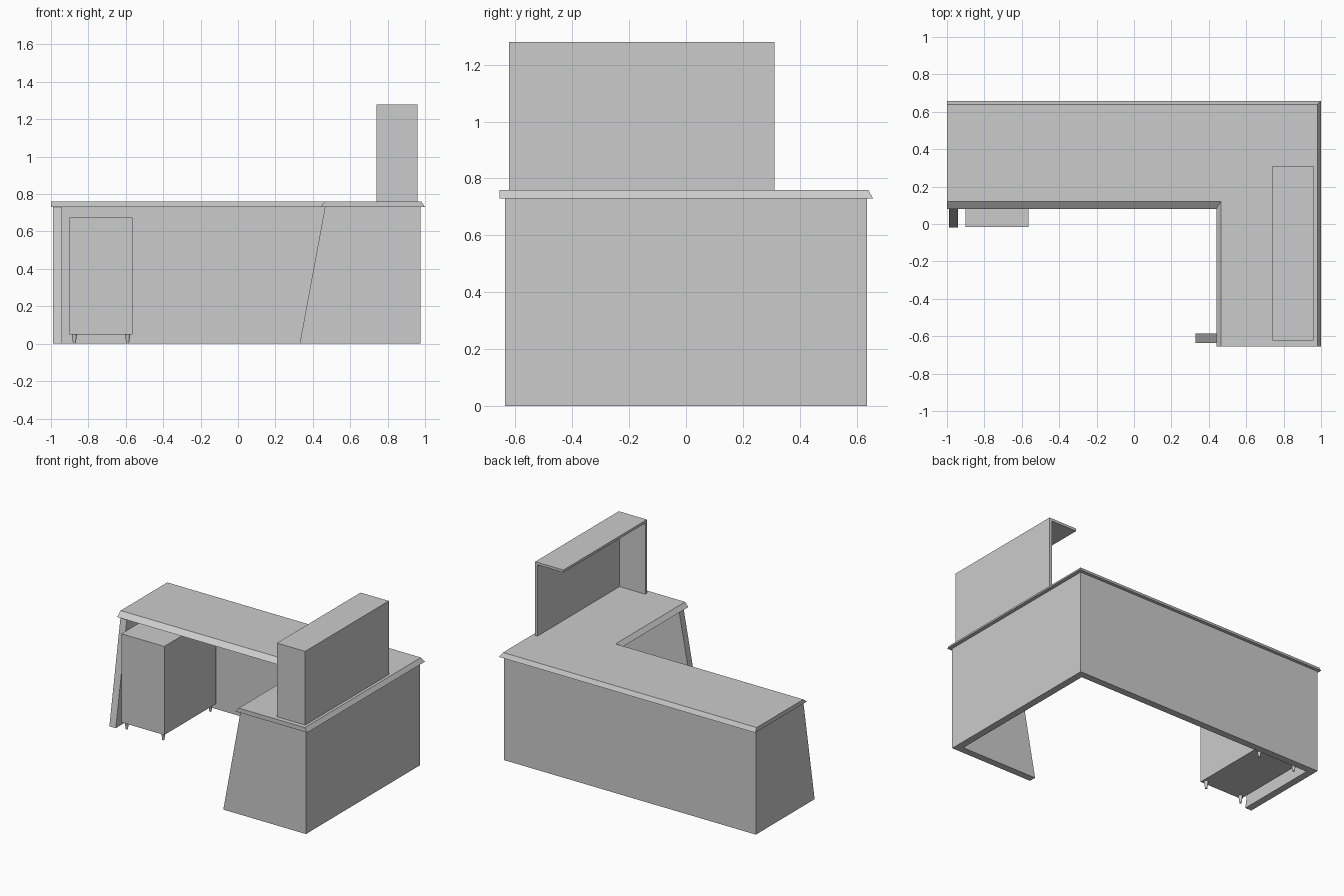
import bpy, bmesh
from mathutils import Vector

if "Cube" in bpy.data.objects:
    bpy.data.objects.remove(bpy.data.objects["Cube"])


def make_object(name, verts, faces):
    mesh = bpy.data.meshes.new(name)
    mesh.from_pydata(verts, [], faces)
    bm = bmesh.new()
    bm.from_mesh(mesh)
    bmesh.ops.recalc_face_normals(bm, faces=bm.faces)
    bm.to_mesh(mesh)
    bm.free()
    obj = bpy.data.objects.new(name, mesh)
    bpy.context.collection.objects.link(obj)
    return obj


def loft(name, lower, upper):
    """Solid between two matching outlines."""
    n = len(lower)
    sides = [(i, (i + 1) % n, n + (i + 1) % n, n + i) for i in range(n)]
    return make_object(name, lower + upper,
                       sides + [tuple(range(n)), tuple(range(n, 2 * n))])


def box(name, x0, x1, y0, y1, z0, z1):
    base = [(x0, y0), (x1, y0), (x1, y1), (x0, y1)]
    return loft(name, [(x, y, z0) for x, y in base], [(x, y, z1) for x, y in base])


T = 0.05       # carcass panel thickness
TOP, UNDER = 0.76, 0.73

# L-shaped worktop with chamfered back, right and inner edges
low = [(-1, 0.657), (-1, 0.08), (0.44, 0.08), (0.44, -0.655), (1, -0.655), (1, 0.657)]
high = [(-1, 0.64), (-1, 0.12), (0.465, 0.12), (0.465, -0.655), (0.98, -0.655), (0.98, 0.64)]
loft("worktop", [(x, y, UNDER) for x, y in low], [(x, y, TOP) for x, y in high])

# Back and right panels
box("back_panel", -0.99 + T, 0.975 - T, 0.635 - T, 0.635, 0, UNDER)
box("right_panel", 0.975 - T, 0.975, -0.635 + T, 0.635, 0, UNDER)

# End panels with slanted free edges
side = [(0.635, 0), (0.635, UNDER), (0.105, UNDER), (-0.02, 0)]
loft("left_end_panel", [(-0.99, y, z) for y, z in side], [(-0.99 + T, y, z) for y, z in side])
end = [(0.975, 0), (0.975, UNDER), (0.465, UNDER), (0.33, 0)]
loft("front_end_panel", [(x, -0.635, z) for x, z in end], [(x, -0.635 + T, z) for x, z in end])

# Cabinet on small tapered feet
box("cabinet", -0.90, -0.565, -0.015, 0.56, 0.05, 0.675)
for i, x in enumerate((-0.875, -0.59)):
    for j, y in enumerate((0.01, 0.535)):
        bpy.ops.mesh.primitive_cone_add(vertices=12, radius1=0.007, radius2=0.014,
                                        depth=0.05, location=(x, y, 0.025))
        bpy.context.object.name = f"cabinet_foot_{i}{j}"

# Raised counter screen: back, front side and top boards
S = 0.018
box("counter_top", 0.74, 0.96, -0.622, 0.31, 1.28 - S, 1.28)
box("counter_back", 0.96 - S, 0.96, -0.622 + S, 0.31, TOP, 1.28 - S)
box("counter_side", 0.74, 0.96, -0.622, -0.622 + S, TOP, 1.28 - S)
